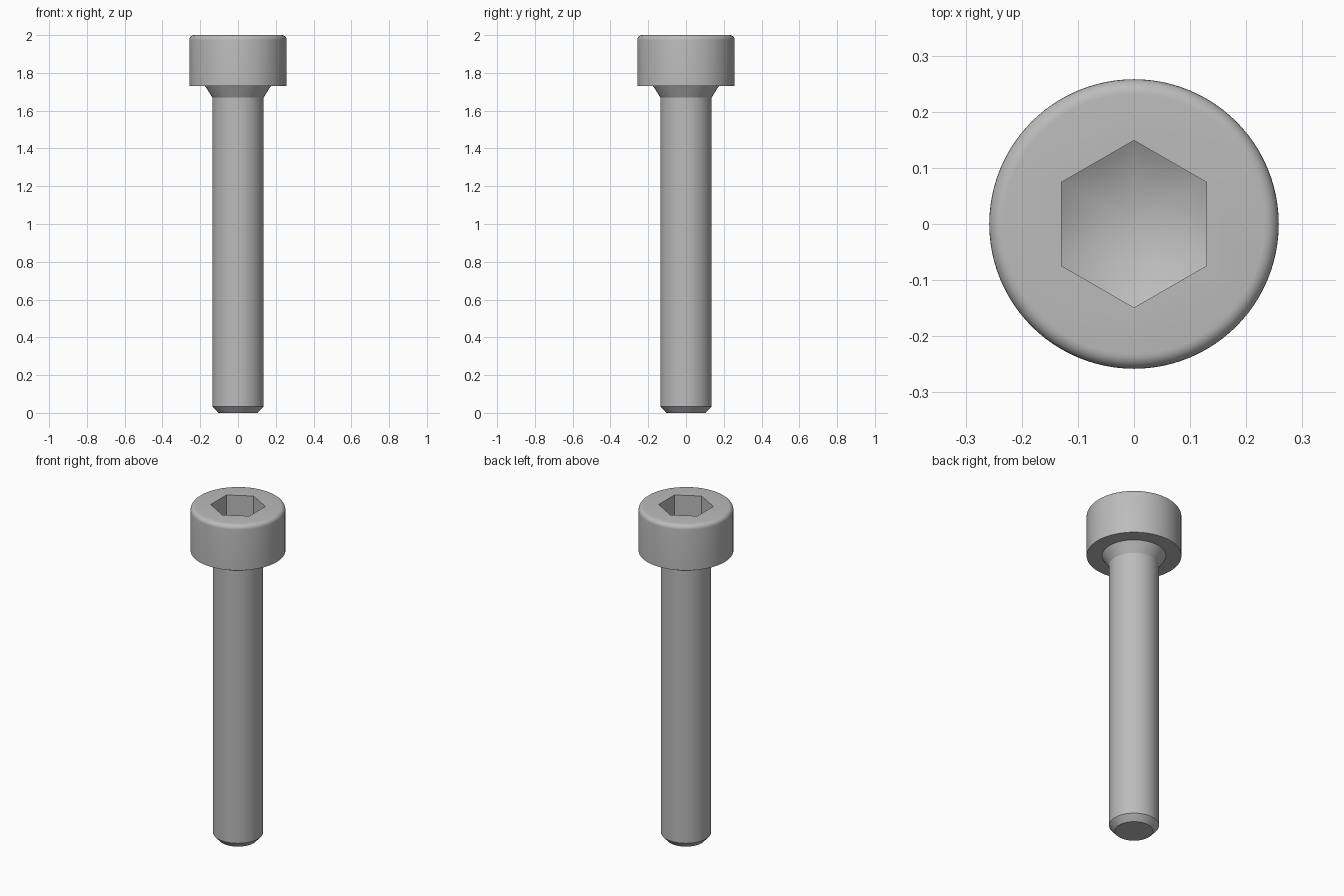
import bpy
import bmesh
from math import sin, cos, pi, tan, radians

cube = bpy.data.objects.get("Cube")
if cube:
    bpy.data.objects.remove(cube)

SEGMENTS = 96
HEX_STEPS = 12

steel = bpy.data.materials.new("grey steel")
steel.use_nodes = True
GREY = (0.5, 0.5, 0.5, 1)
steel.diffuse_color = GREY
steel.node_tree.nodes["Principled BSDF"].inputs["Base Color"].default_value = GREY

bm = bmesh.new()


def ring(radius, z):
    return [bm.verts.new((radius * cos(2 * pi * i / SEGMENTS),
                          radius * sin(2 * pi * i / SEGMENTS), z))
            for i in range(SEGMENTS)]


def bridge(lower, upper):
    n = len(lower)
    for i in range(n):
        j = (i + 1) % n
        bm.faces.new((lower[i], lower[j], upper[j], upper[i]))


# Outer profile: chamfered tip, shank, flared neck, head with rounded rim
HEAD_R, FILLET = 0.258, 0.026
profile = [(0.104, 0), (0.136, 0.035), (0.136, 1.67), (0.174, 1.73), (HEAD_R, 1.73)]
for k in range(7):
    a = k / 6 * pi / 2
    profile.append((HEAD_R - FILLET + FILLET * cos(a), 2 - FILLET + FILLET * sin(a)))
rings = [ring(r, z) for r, z in profile]
for lower, upper in zip(rings, rings[1:]):
    bridge(lower, upper)
bm.faces.new(rings[0][::-1])

# Hexagonal socket mouth, with corners on the y axis
HEX_R, DEPTH = 0.149, 0.13
SLOPE = tan(radians(30))
corners = [(HEX_R * cos(radians(30 + 60 * i)), HEX_R * sin(radians(30 + 60 * i)))
           for i in range(6)]
mouth = [bm.verts.new((x, y, 2)) for x, y in corners]

# Flat annulus between rim and mouth, split at the hexagon corners
rim = rings[-1]
step = SEGMENTS // 6
for i in range(6):
    start = SEGMENTS // 12 + i * step
    arc = [rim[(start + k) % SEGMENTS] for k in range(step + 1)]
    bm.faces.new(arc + [mouth[(i + 1) % 6], mouth[i]])

# Drilled cone floor meeting the six socket walls
floor_z = 2 - DEPTH - HEX_R * SLOPE
edge = []
for i in range(6):
    (x0, y0), (x1, y1) = corners[i], corners[(i + 1) % 6]
    for k in range(HEX_STEPS):
        t = k / HEX_STEPS
        x, y = x0 + (x1 - x0) * t, y0 + (y1 - y0) * t
        edge.append(bm.verts.new((x, y, floor_z + SLOPE * (x * x + y * y) ** 0.5)))
apex = bm.verts.new((0, 0, floor_z))
n = len(edge)
for i in range(n):
    bm.faces.new((edge[i], edge[(i + 1) % n], apex))
for i in range(6):
    bottom = [edge[(i * HEX_STEPS + k) % n] for k in range(HEX_STEPS + 1)]
    bm.faces.new([mouth[i], mouth[(i + 1) % 6]] + bottom[::-1])

bmesh.ops.recalc_face_normals(bm, faces=bm.faces)
mesh = bpy.data.meshes.new("socket_screw")
bm.to_mesh(mesh)
bm.free()
mesh.materials.append(steel)
screw = bpy.data.objects.new("socket_screw", mesh)
bpy.context.collection.objects.link(screw)

# Smooth round surfaces, crisp edges
bpy.ops.object.select_all(action="DESELECT")
screw.select_set(True)
bpy.context.view_layer.objects.active = screw
bpy.ops.object.shade_smooth_by_angle(angle=radians(28))
